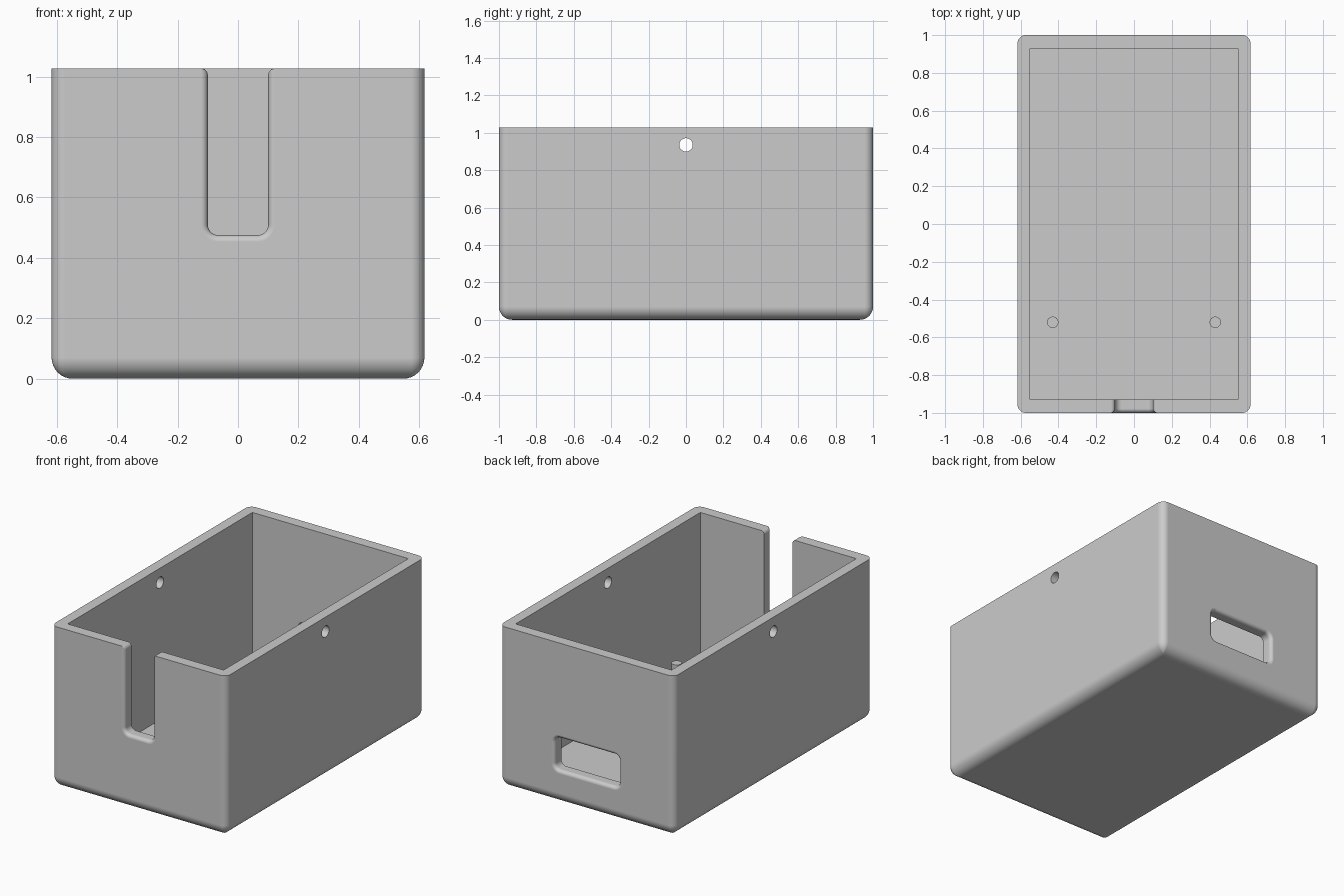
import bpy, bmesh, math
from mathutils import Vector

if "Cube" in bpy.data.objects:
    bpy.data.objects.remove(bpy.data.objects["Cube"])

HX, HY, H = 0.617, 1.0, 1.027      # outer half sizes and height
IX, IY, FLOOR = 0.55, 0.93, 0.06   # cavity half sizes and floor level
FIL = 0.022                        # fillet around the wall openings

grey = bpy.data.materials.new("light_grey")
grey.diffuse_color = (0.6, 0.6, 0.6, 1)
grey.use_nodes = True
grey.node_tree.nodes["Principled BSDF"].inputs["Base Color"].default_value = grey.diffuse_color


def loft(name, rings):
    """Closed solid skinned through rings with equal point counts."""
    bm = bmesh.new()
    vs = [[bm.verts.new(p) for p in r] for r in rings]
    n = len(vs[0])
    for a, b in zip(vs, vs[1:]):
        for i in range(n):
            j = (i + 1) % n
            bm.faces.new((a[i], a[j], b[j], b[i]))
    bm.faces.new(vs[0])
    bm.faces.new(vs[-1])
    bmesh.ops.recalc_face_normals(bm, faces=bm.faces[:])
    me = bpy.data.meshes.new(name)
    bm.to_mesh(me)
    bm.free()
    ob = bpy.data.objects.new(name, me)
    bpy.context.collection.objects.link(ob)
    me.materials.append(grey)
    return ob


def arc(cx, cy, r, a0, a1, n=8):
    return [(cx + r * math.cos(math.radians(a0 + (a1 - a0) * i / n)),
             cy + r * math.sin(math.radians(a0 + (a1 - a0) * i / n))) for i in range(n + 1)]


def rounded_rect(hx, hy, r, cy=0.0):
    pts = []
    for k, (sx, sy) in enumerate(((1, 1), (-1, 1), (-1, -1), (1, -1))):
        pts += arc(sx * (hx - r), cy + sy * (hy - r), r, 90 * k, 90 * k + 90)
    return pts


def slot_outline(e):
    """Open-topped slot, grown by e, flaring out at the rim."""
    w, bottom, r = 0.10 + e, 0.475 - e, 0.035 + e
    f = max(FIL - e, 0.001)
    half = arc(w - r, bottom + r, r, -90, 0)
    half += arc(w + f, H - f, f, 180, 90) + [(w + f, H + 0.1)]
    return half + [(-x, z) for x, z in reversed(half)]


def window_outline(e):
    return rounded_rect(0.228 + e, 0.102 + e, 0.035 + e, 0.317)


def opening(name, outline, side):
    """Cutter through the end wall at y = side, filleted on the outside."""
    steps = [(FIL, -0.05)]
    for i in range(7):
        a = math.pi / 2 * i / 6
        steps.append((FIL * (1 - math.sin(a)), FIL * (1 - math.cos(a))))
    steps.append((0.0, 0.12))
    return loft(name, [[(x, side * (HY - d), z) for x, z in outline(e)] for e, d in steps])


def cylinder(name, r, start, end, n=32):
    a, b = Vector(start), Vector(end)
    q = (b - a).to_track_quat('Z', 'Y')
    circle = [q @ Vector((r * math.cos(2 * math.pi * i / n), r * math.sin(2 * math.pi * i / n), 0))
              for i in range(n)]
    return loft(name, [[c + p for p in circle] for c in (a, b)])


def finish(ob):
    bpy.ops.object.select_all(action='DESELECT')
    ob.select_set(True)
    bpy.context.view_layer.objects.active = ob
    bpy.ops.object.shade_smooth_by_angle(angle=math.radians(30))


# Outer shell: rounded upright corners and a rounded bottom rim
rings = []
R_BOTTOM, R_SIDE = 0.07, 0.045
for i in range(9):
    a = math.pi / 2 * i / 8
    d = R_BOTTOM * (1 - math.sin(a))
    z = R_BOTTOM * (1 - math.cos(a))
    rings.append([(x, y, z) for x, y in rounded_rect(HX - d, HY - d, max(R_SIDE - d, 0.004))])
rings.append([(x, y, H) for x, y in rounded_rect(HX, HY, R_SIDE)])
box = loft("box_shell", rings)

# Cavity, front slot, back window and side holes
corners = ((IX, IY), (-IX, IY), (-IX, -IY), (IX, -IY))
cutters = [
    loft("cavity_cutter", [[(x, y, z) for x, y in corners] for z in (FLOOR, H + 0.2)]),
    opening("slot_cutter", slot_outline, -1),
    opening("window_cutter", window_outline, 1),
    cylinder("hole_cutter", 0.036, (-0.8, 0, 0.935), (0.8, 0, 0.935)),
]
bpy.context.view_layer.objects.active = box
for c in cutters:
    c.hide_render = True
    m = box.modifiers.new(c.name, 'BOOLEAN')
    m.operation = 'DIFFERENCE'
    m.solver = 'EXACT'
    m.object = c
    bpy.ops.object.modifier_apply(modifier=m.name)
for c in cutters:
    bpy.data.objects.remove(c)
finish(box)
wn = box.modifiers.new("flat_walls", 'WEIGHTED_NORMAL')
wn.keep_sharp = True

# Two mounting pegs on the floor
for side, label in ((-1, "left"), (1, "right")):
    finish(cylinder(label + "_peg", 0.03, (side * 0.43, -0.52, FLOOR - 0.01),
                    (side * 0.43, -0.52, 0.257)))
